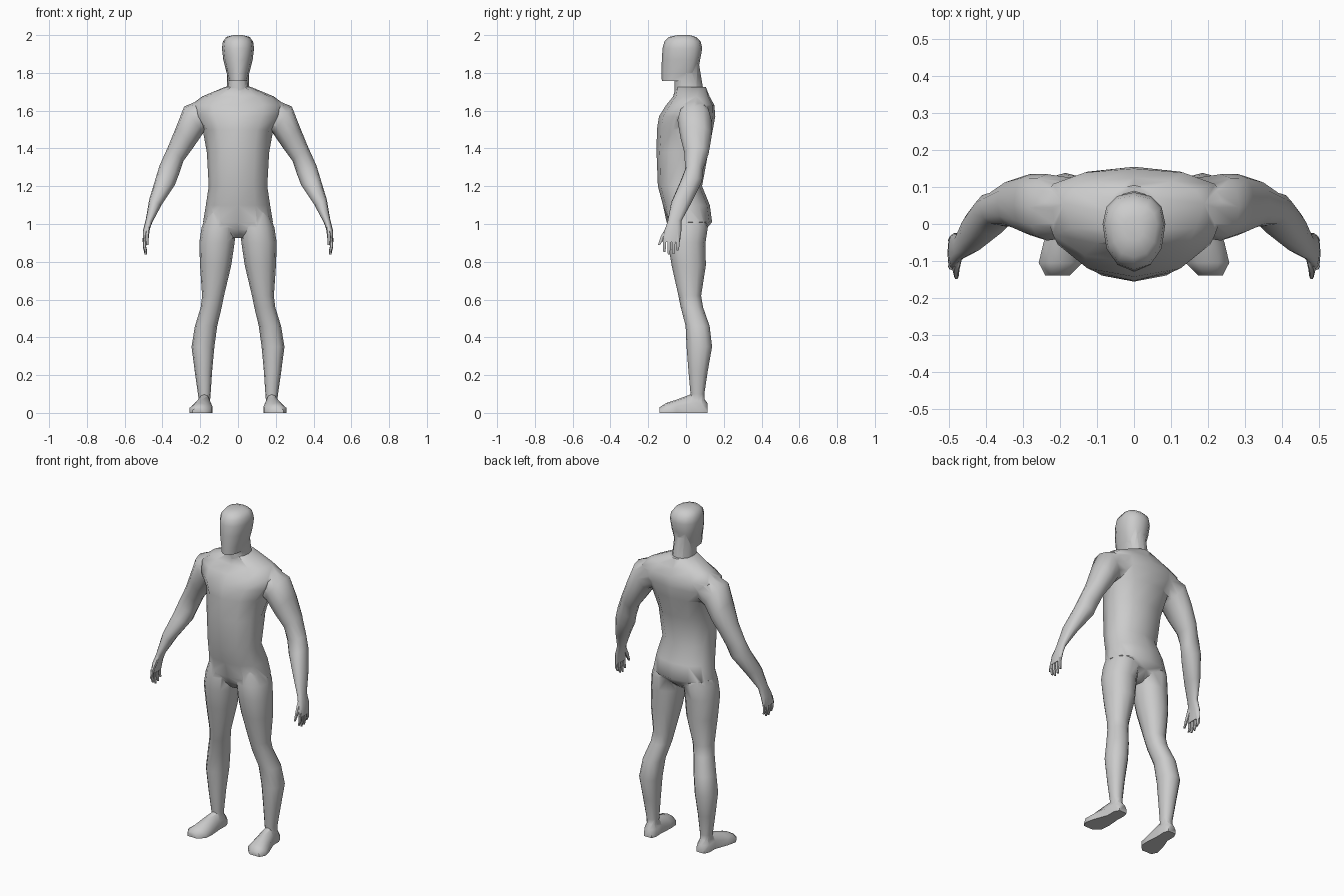
import bpy, bmesh, math

parts = []


def shaped(v, p):
    return math.copysign(abs(v) ** p, v)


def loft(name, rings, n=12, side=1, p=0.9):
    """Closed skin over rings (xa, za, xb, zb, y_front, y_back[, y_widest])."""
    bm = bmesh.new()
    loops = []
    for xa, za, xb, zb, y0, y1, *rest in rings:
        yc = rest[0] if rest else (y0 + y1) / 2
        loop = []
        for i in range(n):
            a = 2 * math.pi * i / n
            c, s = shaped(math.cos(a), p), shaped(math.sin(a), p)
            t = (1 + c) / 2
            y = yc + s * ((y1 - yc) if s > 0 else (yc - y0))
            loop.append(bm.verts.new((side * (xa + (xb - xa) * t), y, za + (zb - za) * t)))
        loops.append(loop)
    for lo, hi in zip(loops, loops[1:]):
        for i in range(n):
            j = (i + 1) % n
            bm.faces.new((lo[i], lo[j], hi[j], hi[i]))
    bm.faces.new(loops[0][::-1])
    bm.faces.new(loops[-1])
    return finish(name, bm)


def finish(name, bm):
    bmesh.ops.recalc_face_normals(bm, faces=bm.faces)
    me = bpy.data.meshes.new(name)
    bm.to_mesh(me)
    bm.free()
    ob = bpy.data.objects.new(name, me)
    bpy.context.collection.objects.link(ob)
    parts.append(ob)
    return ob


def level(z, x0, x1, *ys):
    return (x0, z, x1, z, *ys)


def centred(rows):
    return [level(z, -w, w, *ys) for z, w, *ys in rows]


def foot(side):
    bm = bmesh.new()
    loops = []
    for y, x0, x1, h in [(.115, .15, .20, .05), (.085, .14, .215, .09), (.03, .142, .215, .10),
                         (-.05, .136, .245, .07), (-.105, .14, .258, .052), (-.14, .175, .24, .03)]:
        prof = [(0, 0), (1, 0), (1, .5), (.75, .9), (.5, 1), (.25, .9), (0, .5)]
        loops.append([bm.verts.new((side * (x0 + (x1 - x0) * u), y, h * v)) for u, v in prof])
    for a, b in zip(loops, loops[1:]):
        for i in range(7):
            j = (i + 1) % 7
            bm.faces.new((a[i], a[j], b[j], b[i]))
    bm.faces.new(loops[0])
    bm.faces.new(loops[-1][::-1])
    finish("foot", bm)


# torso
loft("body", centred([
    (.925, .035, -.05, .05), (.97, .12, -.085, .105), (1.01, .185, -.103, .138),
    (1.1, .17, -.122, .126), (1.2, .155, -.149, .085), (1.38, .165, -.156, .118),
    (1.5, .187, -.154, .142, .03), (1.57, .235, -.143, .155, .045),
    (1.63, .25, -.105, .15, .06), (1.675, .19, -.068, .125, .055),
    (1.725, .07, -.055, .105, .03)]))

# neck and head
loft("neck", centred([(1.64, .075, -.06, .12), (1.72, .06, -.06, .09), (1.84, .055, -.06, .07)]))
loft("head", centred([
    (1.757, .05, -.128, .04, -.03), (1.80, .06, -.13, .062, 0), (1.87, .078, -.128, .075, 0),
    (1.93, .085, -.124, .086, 0), (1.965, .08, -.115, .078, 0), (1.99, .062, -.09, .053, 0),
    (2.0, .025, -.045, .02, -.01)]))

for s in (1, -1):
    # leg
    loft("leg", [level(*r) for r in [
        (1.06, .025, .165, -.085, .095), (.98, .012, .193, -.097, .115),
        (.90, .018, .205, -.096, .103), (.78, .036, .201, -.076, .105),
        (.62, .074, .19, -.04, .08), (.56, .086, .197, -.028, .09),
        (.46, .11, .228, -.002, .125), (.35, .125, .246, .003, .138),
        (.22, .137, .229, .013, .115), (.1, .145, .212, .024, .097),
        (.04, .15, .205, .03, .1)]], side=s)
    foot(s)
    # arm and palm
    loft("arm", [
        (.10, 1.52, .17, 1.67, -.03, .12), (.185, 1.48, .285, 1.622, -.045, .135),
        (.24, 1.40, .325, 1.52, -.03, .135), (.288, 1.335, .37, 1.41, -.008, .12),
        (.312, 1.265, .415, 1.31, -.005, .09), (.335, 1.205, .435, 1.245, -.03, .085),
        (.405, 1.10, .47, 1.13, -.078, .03), (.453, 1.01, .489, 1.02, -.097, -.025),
        (.472, .96, .503, .965, -.115, -.025), (.482, .905, .505, .905, -.125, -.032)], side=s)
    # fingers and thumb
    for y, tip in [(-.113, .852), (-.089, .838), (-.065, .842), (-.043, .86)]:
        loft("finger", [level(.925, .484, .503, y - .01, y + .01),
                        level(.88, .486, .504, y - .011, y + .009),
                        level(tip, .481, .494, y - .008, y + .004)], n=6, side=s)
    loft("thumb", [level(.985, .465, .488, -.105, -.075), level(.935, .472, .492, -.135, -.108),
                   level(.888, .475, .487, -.15, -.137)], n=6, side=s)

# weld everything into one skin
body = parts[0]
for ob in parts[1:]:
    m = body.modifiers.new("weld_" + ob.name, 'BOOLEAN')
    m.operation = 'UNION'
    m.solver = 'EXACT'
    m.object = ob
bpy.context.view_layer.update()
dg = bpy.context.evaluated_depsgraph_get()
skin = bpy.data.meshes.new_from_object(body.evaluated_get(dg))
body.modifiers.clear()
body.data = skin
for ob in parts[1:]:
    bpy.data.objects.remove(ob)

bpy.ops.object.select_all(action='DESELECT')
body.select_set(True)
bpy.context.view_layer.objects.active = body
bpy.ops.object.shade_smooth_by_angle(angle=math.radians(60))
